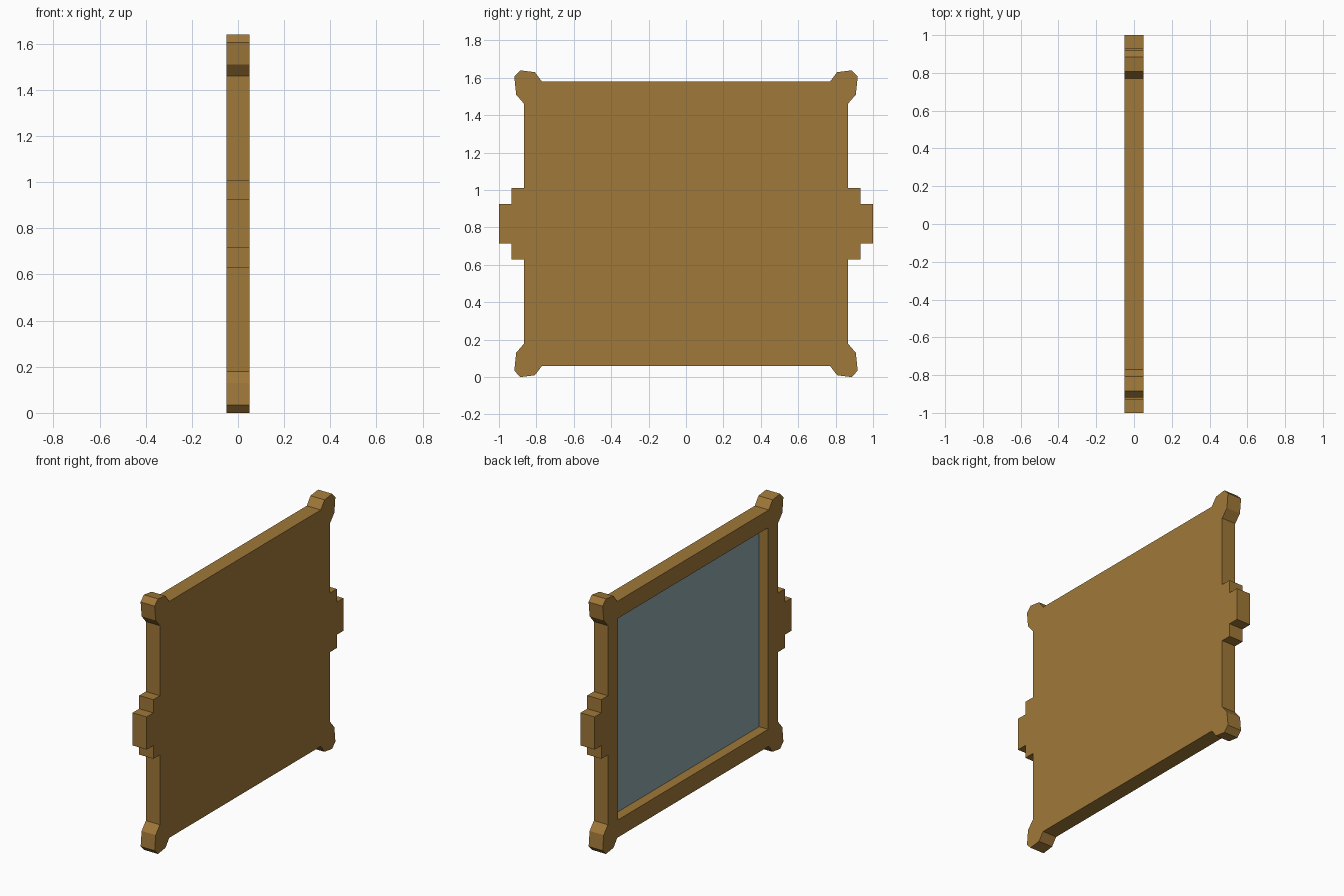
import bpy
import bmesh

cube = bpy.data.objects.get("Cube")
if cube:
    bpy.data.objects.remove(cube, do_unlink=True)

MID_Z = 0.82           # height of the panel's centre
HALF_DEPTH = 0.05      # half the panel thickness (along x)
FLOOR_X = 0.017        # depth at which the pane sits
OPEN_Y, OPEN_Z = 0.763, 0.648  # half size of the opening


def material(name, colour):
    mat = bpy.data.materials.new(name)
    mat.use_nodes = True
    mat.diffuse_color = colour
    mat.node_tree.nodes["Principled BSDF"].inputs["Base Color"].default_value = colour
    return mat


def prism(name, outline, x0, x1, mat):
    """Extrude a (y, z) outline, measured from the panel centre, from x0 to x1."""
    bm = bmesh.new()
    face = bm.faces.new([bm.verts.new((x0, y, z + MID_Z)) for y, z in outline])
    ext = bmesh.ops.extrude_face_region(bm, geom=[face])
    moved = [v for v in ext["geom"] if isinstance(v, bmesh.types.BMVert)]
    bmesh.ops.translate(bm, verts=moved, vec=(x1 - x0, 0, 0))
    bmesh.ops.recalc_face_normals(bm, faces=bm.faces)
    mesh = bpy.data.meshes.new(name)
    bm.to_mesh(mesh)
    bm.free()
    mesh.materials.append(mat)
    obj = bpy.data.objects.new(name, mesh)
    bpy.context.collection.objects.link(obj)
    return obj


def four_way(quarter):
    """Mirror a quarter outline in y and z into a closed loop."""
    half = quarter + [(y, -z) for y, z in reversed(quarter)]
    return half + [(-y, z) for y, z in reversed(half)]


wood = material("golden wood", (0.352, 0.188, 0.04, 1))
glass = material("blue grey pane", (0.266, 0.392, 0.407, 1))

# Frame outline: flared corner, then the stepped side tab
corner = [(0.77, 0.76), (0.808, 0.81), (0.885, 0.82),
          (0.918, 0.786), (0.908, 0.69), (0.865, 0.64)]
tab = [(0.865, 0.19), (0.932, 0.19), (0.932, 0.105), (1.0, 0.105)]
frame = prism("frame", four_way(corner + tab), -HALF_DEPTH, HALF_DEPTH, wood)

# Recess cut into the -x face
opening = four_way([(OPEN_Y, OPEN_Z)])
cutter = prism("recess_cutter", opening, -0.2, FLOOR_X, wood)
cutter.hide_render = True
cut = frame.modifiers.new("recess", 'BOOLEAN')
cut.operation = 'DIFFERENCE'
cut.solver = 'EXACT'
cut.object = cutter
evaluated = frame.evaluated_get(bpy.context.evaluated_depsgraph_get())
cut_mesh = bpy.data.meshes.new_from_object(evaluated)
frame.modifiers.clear()
frame.data = cut_mesh
bpy.data.objects.remove(cutter, do_unlink=True)

# Thin pane lying on the recess floor
prism("pane", opening, FLOOR_X - 0.003, FLOOR_X, glass)
